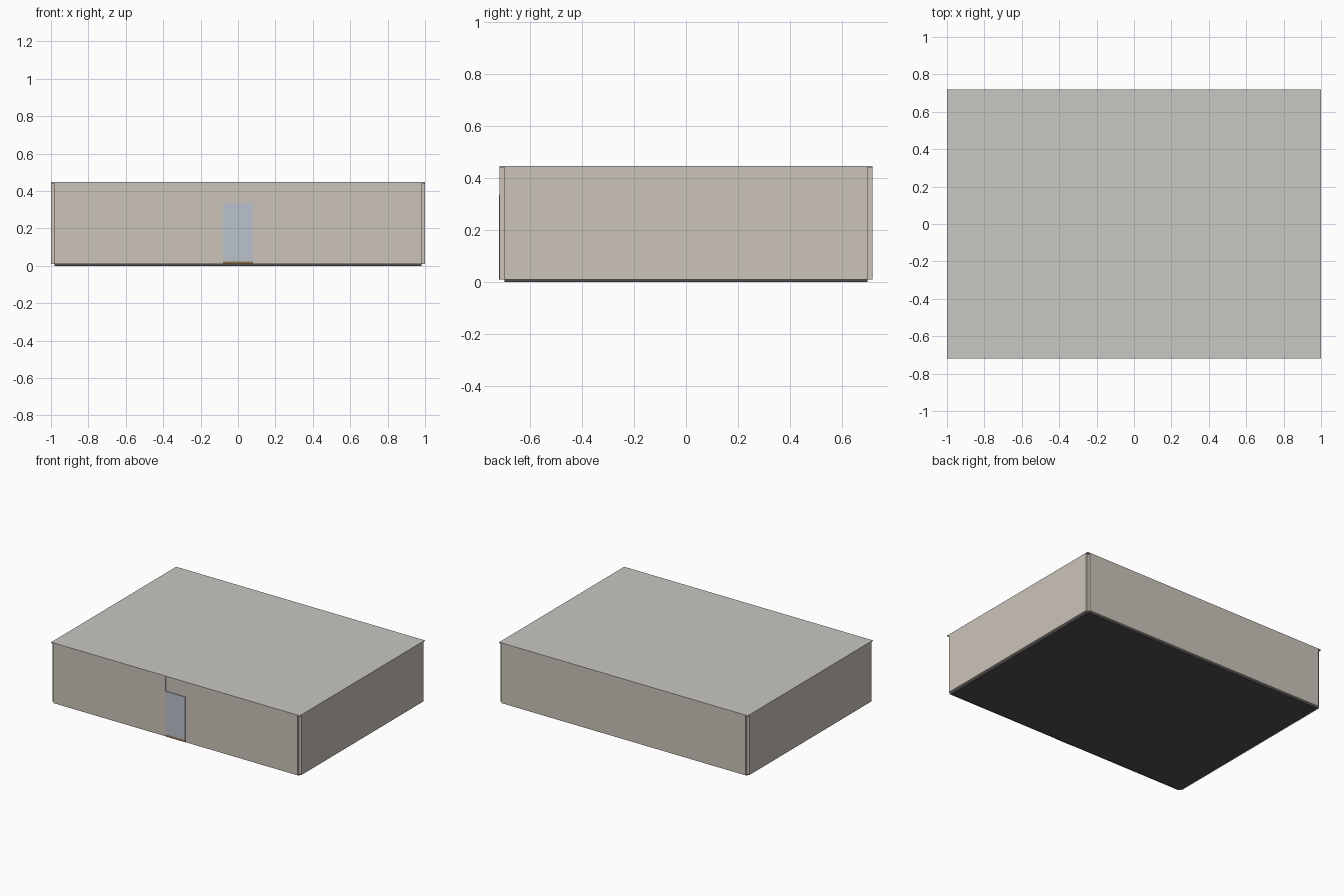
import bpy

if "Cube" in bpy.data.objects:
    bpy.data.objects.remove(bpy.data.objects["Cube"])


def material(name, rgb):
    m = bpy.data.materials.new(name)
    m.diffuse_color = (*rgb, 1.0)
    m.use_nodes = True
    m.node_tree.nodes["Principled BSDF"].inputs["Base Color"].default_value = m.diffuse_color
    return m


def box(name, x, y, z, mat):
    """Box from (min, max) ranges on each axis."""
    bpy.ops.mesh.primitive_cube_add(size=1, location=[sum(r) / 2 for r in (x, y, z)])
    ob = bpy.context.object
    ob.name = name
    ob.scale = [r[1] - r[0] for r in (x, y, z)]
    bpy.ops.object.transform_apply(location=False, rotation=False, scale=True)
    ob.data.materials.append(mat)
    return ob


wall = material("wall_plaster", (0.60, 0.55, 0.49))
roof = material("roof_grey", (0.58, 0.57, 0.54))
slab = material("slab_dark", (0.08, 0.08, 0.085))
wood = material("sill_wood", (0.30, 0.18, 0.08))
door = material("door_blue_grey", (0.50, 0.54, 0.60))

X_IN, X_OUT = 0.98, 1.0
Y_IN, Y_OUT = 0.70, 0.718
BASE, TOP = 0.009, 0.441
DOOR_W, DOOR_TOP = 0.079, 0.337

# Floor slab and thin flat roof
box("floor_slab", (-X_IN, X_IN), (-Y_IN, Y_IN), (0, BASE), slab)
box("roof_panel", (-X_OUT, X_OUT), (-Y_OUT, Y_OUT), (TOP, 0.447), roof)

# Side walls and back wall, leaving small open notches at the corners
for side, s in (("left", -1), ("right", 1)):
    box(side + "_wall", sorted((s * X_IN, s * X_OUT)), (-Y_IN, Y_IN), (BASE, TOP), wall)
    # Front wall on each side of the doorway
    box("front_wall_" + side, sorted((s * DOOR_W, s * X_IN)), (-Y_OUT, -Y_IN), (BASE, TOP), wall)
box("back_wall", (-X_IN, X_IN), (Y_IN, Y_OUT), (BASE, TOP), wall)

# Doorway: header, door panel and wooden sill
box("door_header", (-DOOR_W, DOOR_W), (-Y_OUT + 0.003, -Y_IN), (DOOR_TOP, TOP), wall)
box("door_panel", (-DOOR_W, DOOR_W), (-0.72, -Y_IN), (0.024, DOOR_TOP), door)
box("door_sill", (-DOOR_W, DOOR_W), (-0.72, -Y_IN), (BASE, 0.024), wood)
